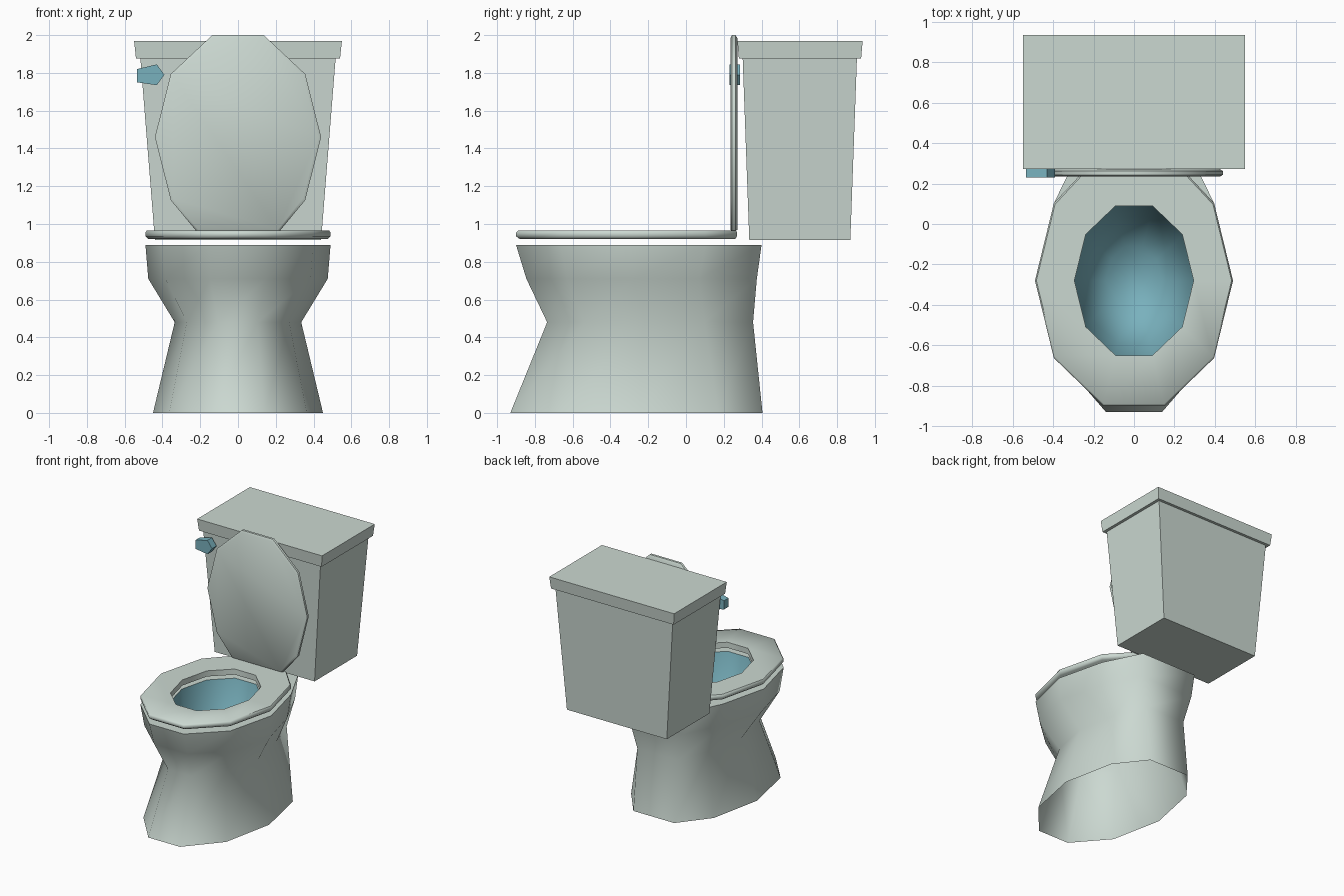
import bpy, bmesh, math

if "Cube" in bpy.data.objects:
    bpy.data.objects.remove(bpy.data.objects["Cube"])

def material(name, rgb):
    m = bpy.data.materials.new(name)
    m.diffuse_color = (*rgb, 1)
    m.use_nodes = True
    m.node_tree.nodes["Principled BSDF"].inputs["Base Color"].default_value = m.diffuse_color
    return m

PORCELAIN = material("pale_green_porcelain", (0.60, 0.69, 0.64))
TEAL = material("teal", (0.19, 0.44, 0.51))

def ring(rx, front, yc, back, bx, z):
    """Ten-sided oval whose two rear corners sit at (+-bx, back)."""
    ry = (yc - front) / math.sin(math.radians(72))
    pts = []
    for k in range(10):
        a = math.radians(36 * k)
        x, y = rx * math.cos(a), yc + ry * math.sin(a)
        if k in (2, 3):
            x, y = math.copysign(bx, x), back
        pts.append((x, y, z))
    return pts

def oval(rx, ry, yc, z):
    s = math.sin(math.radians(72))
    return ring(rx, yc - ry * s, yc, yc + ry * s, rx * math.cos(math.radians(72)), z)

def loft(name, rings, mats, cap_start=False, cap_end=False, closed=False,
         smooth=None, rule=None):
    bm = bmesh.new()
    loops = [[bm.verts.new(p) for p in r] for r in rings]
    n = len(loops[0])
    pairs = list(zip(loops, loops[1:])) + ([(loops[-1], loops[0])] if closed else [])
    for i, (a, b) in enumerate(pairs):
        for k in range(n):
            f = bm.faces.new((a[k], a[(k + 1) % n], b[(k + 1) % n], b[k]))
            f.material_index = rule(i) if rule else 0
    if cap_start:
        bm.faces.new(loops[0][::-1])
    if cap_end:
        f = bm.faces.new(loops[-1])
        f.material_index = rule(len(pairs)) if rule else 0
    bmesh.ops.recalc_face_normals(bm, faces=bm.faces)
    me = bpy.data.meshes.new(name)
    bm.to_mesh(me)
    bm.free()
    for m in mats:
        me.materials.append(m)
    ob = bpy.data.objects.new(name, me)
    bpy.context.collection.objects.link(ob)
    if smooth:
        bpy.ops.object.select_all(action='DESELECT')
        ob.select_set(True)
        bpy.context.view_layer.objects.active = ob
        bpy.ops.object.shade_smooth_by_angle(angle=math.radians(smooth))
    return ob

def rect(hx, y0, y1, z):
    return [(-hx, y0, z), (hx, y0, z), (hx, y1, z), (-hx, y1, z)]

# Bowl: pedestal, waist and rim outside, teal basin inside, open underneath
loft("bowl", [
    ring(0.45, -0.93, -0.25, 0.405, 0.18, 0.0),
    ring(0.335, -0.735, -0.22, 0.355, 0.18, 0.48),
    ring(0.475, -0.845, -0.28, 0.375, 0.24, 0.71),
    ring(0.49, -0.90, -0.28, 0.40, 0.25, 0.89),
    oval(0.30, 0.395, -0.28, 0.89),
    oval(0.26, 0.33, -0.28, 0.66),
    oval(0.14, 0.18, -0.28, 0.45),
], [PORCELAIN, TEAL], cap_end=True, smooth=65, rule=lambda i: int(i >= 4))

# Seat ring with a softened lower edge
loft("seat", [
    ring(0.475, -0.88, -0.28, 0.26, 0.23, 0.92),
    ring(0.49, -0.90, -0.28, 0.27, 0.24, 0.935),
    ring(0.49, -0.90, -0.28, 0.27, 0.24, 0.955),
    ring(0.483, -0.89, -0.28, 0.265, 0.235, 0.965),
    oval(0.295, 0.389, -0.28, 0.965),
    oval(0.295, 0.389, -0.28, 0.92),
], [PORCELAIN], closed=True, smooth=50)

# Raised lid: the same oval stood upright
def upright(r):
    return [(x, z, -y) for x, y, z in r]

loft("lid", [
    upright(ring(0.425, -1.985, -1.46, -0.97, 0.21, 0.235)),
    upright(ring(0.44, -2.0, -1.46, -0.962, 0.22, 0.243)),
    upright(ring(0.44, -2.0, -1.46, -0.962, 0.22, 0.262)),
    upright(ring(0.425, -1.985, -1.46, -0.97, 0.21, 0.272)),
], [PORCELAIN], cap_start=True, cap_end=True, smooth=50)

# Tapered tank and its cover
loft("tank", [rect(0.44, 0.335, 0.87, 0.915), rect(0.517, 0.30, 0.905, 1.88)],
     [PORCELAIN], cap_start=True, cap_end=True)
loft("tank_cover", [rect(0.54, 0.28, 0.927, 1.875), rect(0.55, 0.272, 0.935, 1.968)],
     [PORCELAIN], cap_start=True, cap_end=True)

# Flush handle: extruded five-sided paddle
paddle = [(-0.535, 1.75), (-0.43, 1.735), (-0.39, 1.79), (-0.43, 1.845), (-0.535, 1.82)]
loft("flush_handle", [[(x, y, z) for x, z in paddle] for y in (0.23, 0.287)],
     [TEAL], cap_start=True, cap_end=True)
